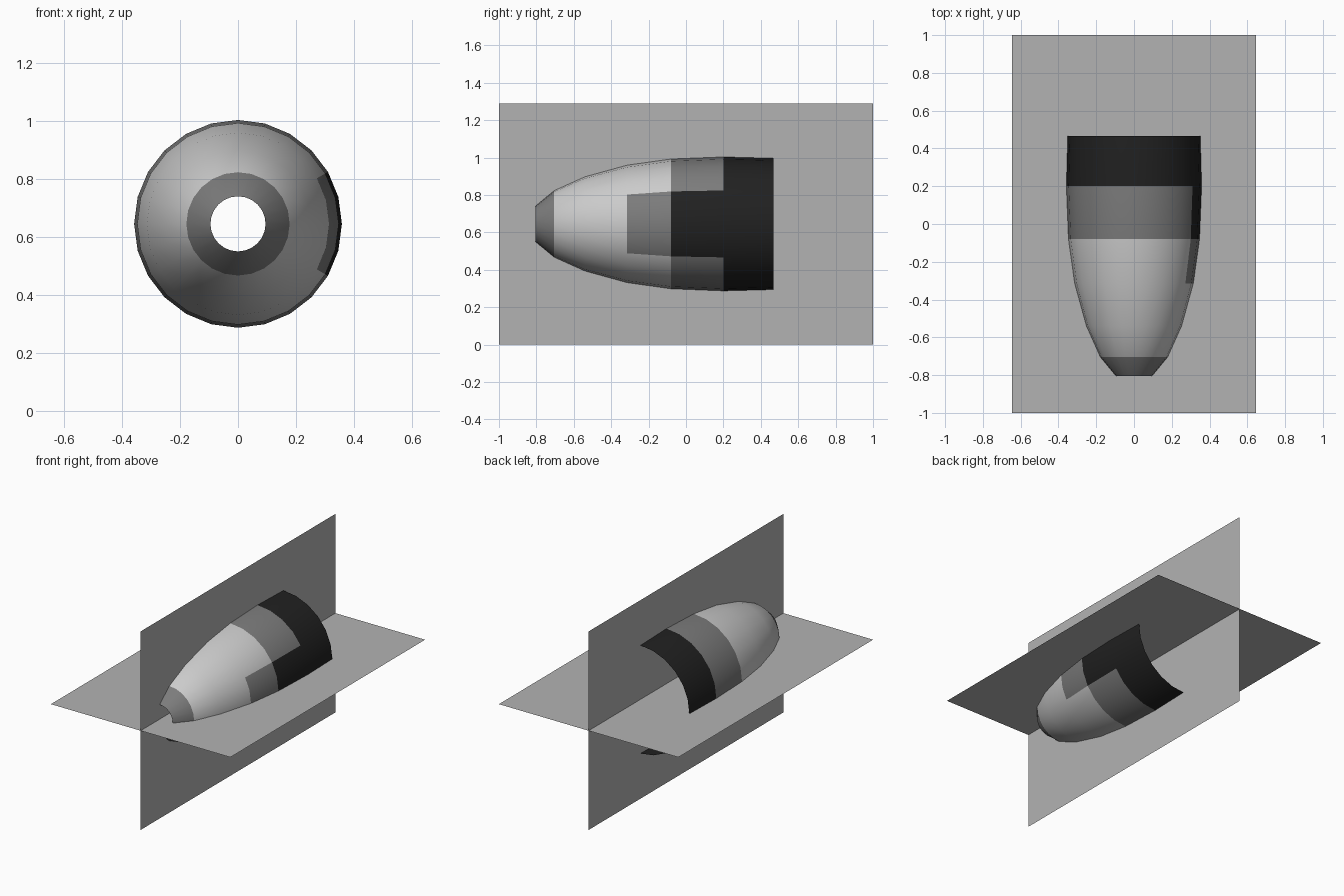
import bpy, bmesh
from math import sin, cos, pi

if "Cube" in bpy.data.objects:
    bpy.data.objects.remove(bpy.data.objects["Cube"])

CZ = 0.645   # height of the body axis
SIDES = 24


def material(name, v):
    m = bpy.data.materials.new(name)
    m.diffuse_color = (v, v, v, 1)
    m.use_nodes = True
    m.node_tree.nodes["Principled BSDF"].inputs["Base Color"].default_value = m.diffuse_color
    return m


plane_grey = material("plane_grey", 0.45)
shell_mats = [material("shell_grey", 0.8), material("shell_mid", 0.2), material("shell_dark", 0.015)]


def add_object(name, bm, mats, smooth=False):
    mesh = bpy.data.meshes.new(name)
    bm.to_mesh(mesh)
    bm.free()
    for m in mats:
        mesh.materials.append(m)
    for p in mesh.polygons:
        p.use_smooth = smooth
    obj = bpy.data.objects.new(name, mesh)
    bpy.context.collection.objects.link(obj)
    return obj


def add_plane(name, corners):
    bm = bmesh.new()
    bm.faces.new([bm.verts.new(c) for c in corners])
    return add_object(name, bm, [plane_grey])


# Crossed planes
add_plane("horizontal_plane", [(-CZ, -1, CZ), (CZ, -1, CZ), (CZ, 1, CZ), (-CZ, 1, CZ)])
add_plane("vertical_plane", [(0, -1, 0), (0, 1, 0), (0, 1, 2 * CZ), (0, -1, 2 * CZ)])

# Open-ended tapered body: (y, radius) rings from nose to tail
profile = [(-0.805, 0.095), (-0.705, 0.178), (-0.54, 0.252), (-0.315, 0.314),
           (-0.08, 0.347), (0.2, 0.358), (0.467, 0.351)]
ring_shade = [1, 0, 0, 0, 1, 2]        # shade of each band
side_shade = [1, 0, 0, 1, 2, 2]        # shade of the patch on the right side
bm = bmesh.new()
rings = [[bm.verts.new((r * sin(2 * pi * i / SIDES), y, CZ + r * cos(2 * pi * i / SIDES)))
          for i in range(SIDES)] for y, r in profile]
for k, (a, b) in enumerate(zip(rings, rings[1:])):
    for i in range(SIDES):
        j = (i + 1) % SIDES
        face = bm.faces.new((a[i], b[i], b[j], a[j]))
        face.material_index = (side_shade if 4 <= i < 8 else ring_shade)[k]
# Point the normals outwards
bm.normal_update()
bm.faces.ensure_lookup_table()
f = bm.faces[0]
if f.normal.z < 0:
    bmesh.ops.reverse_faces(bm, faces=bm.faces[:])
add_object("tapered_shell", bm, shell_mats, smooth=True)
